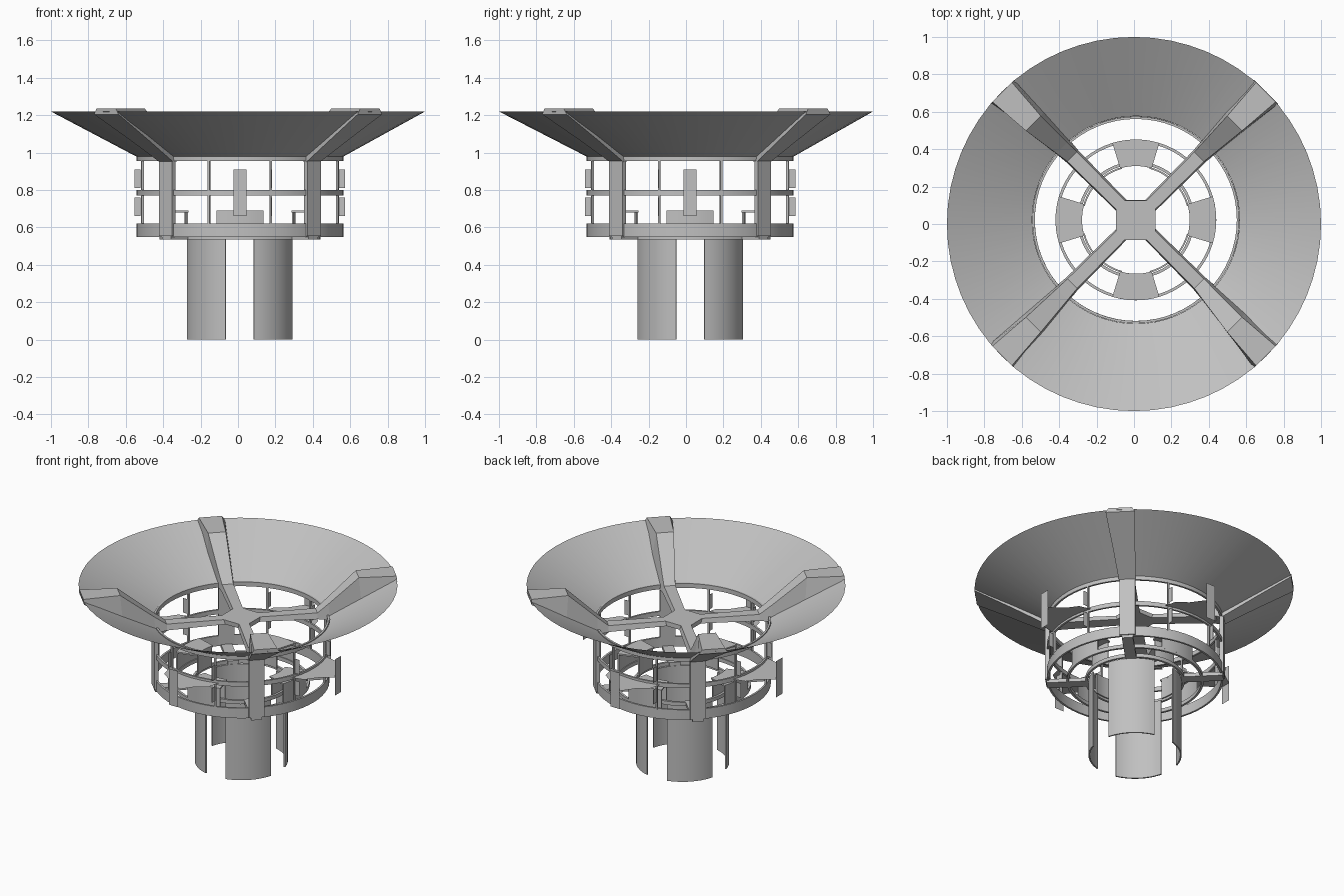
import bpy, bmesh
from math import cos, sin, radians, ceil

cube = bpy.data.objects.get("Cube")
if cube:
    bpy.data.objects.remove(cube, do_unlink=True)

grey = bpy.data.materials.new("plain grey")
grey.use_nodes = True
tone = (0.53, 0.53, 0.53, 1)
grey.diffuse_color = tone
grey.node_tree.nodes["Principled BSDF"].inputs["Base Color"].default_value = tone

AXES = (0, 90, 180, 270)
DIAGONALS = (45, 135, 225, 315)


def place(r, t, z, angle):
    """Radial, tangential, height -> xyz; the tower axis is slightly off the rim's."""
    k = max(0, min(1, (1.22 - z) / 0.24))
    c, s = cos(radians(angle)), sin(radians(angle))
    return (r * c - t * s + 0.01 * k, r * s + t * c + 0.022 * k, z)


def build(name, points, faces, smooth=True, solid=True):
    bm = bmesh.new()
    verts = [bm.verts.new(p) for p in points]
    for f in faces:
        bm.faces.new([verts[i] for i in f])
    if solid:
        bmesh.ops.recalc_face_normals(bm, faces=bm.faces)
    mesh = bpy.data.meshes.new(name)
    bm.to_mesh(mesh)
    bm.free()
    mesh.materials.append(grey)
    obj = bpy.data.objects.new(name, mesh)
    bpy.context.collection.objects.link(obj)
    if smooth:
        bpy.ops.object.select_all(action="DESELECT")
        obj.select_set(True)
        bpy.context.view_layer.objects.active = obj
        bpy.ops.object.shade_smooth_by_angle(angle=radians(30))
    return obj


def loft(name, loops, closed=False, smooth=True):
    """Skin a chain of four-point sections, capped unless closed."""
    n = len(loops)
    faces = []
    for i in range(n if closed else n - 1):
        a, b = 4 * i, 4 * ((i + 1) % n)
        faces += [(a + j, a + (j + 1) % 4, b + (j + 1) % 4, b + j) for j in range(4)]
    if not closed:
        faces += [(0, 1, 2, 3), tuple(4 * (n - 1) + j for j in range(4))]
    return build(name, [p for loop in loops for p in loop], faces, smooth)


def arc(name, r0, r1, z0, z1, start=0, sweep=360):
    """Curved wall with a rectangular cross-section."""
    full = sweep == 360
    n = ceil(sweep / 5.625)
    loops = []
    for i in range(n if full else n + 1):
        a = start + sweep * i / n
        loops.append([place(r, 0, z, a) for r, z in ((r0, z0), (r1, z0), (r1, z1), (r0, z1))])
    return loft(name, loops, full)


def bar(name, angle, r0, r1, half, z0, z1, t=0):
    loops = [[place(r, t + s * half, z, angle) for s, z in ((-1, z0), (1, z0), (1, z1), (-1, z1))]
             for r in (r0, r1)]
    return loft(name, loops, smooth=False)


# Open conical dish, a single thin sheet
N = 64
rim = [place(r, 0, z, 360 * i / N) for r, z in ((0.555, 0.98), (1.0, 1.22)) for i in range(N)]
build("dish", rim, [(i, (i + 1) % N, N + (i + 1) % N, N + i) for i in range(N)], solid=False)

# Round cage hoops
for name, z0, z1 in (("lower_hoop", 0.55, 0.62), ("middle_hoop", 0.77, 0.80), ("upper_hoop", 0.955, 0.985)):
    arc(name, 0.54, 0.553, z0, z1)

# Base rings
arc("inner_base_ring", 0.297, 0.312, 0.535, 0.56)
arc("outer_base_ring", 0.415, 0.43, 0.535, 0.56)

# Central hub
bar("hub", 0, -0.105, 0.105, 0.105, 0.97, 1.0)

# Arm sections: radius, top, bottom, half width
ARM = ((0.1, 1.0, 0.97, 0.04), (0.48, 1.0, 0.96, 0.045), (0.555, 1.06, 0.95, 0.052),
       (0.76, 1.235, 1.07, 0.07), (0.997, 1.235, 1.205, 0.092))
for a in DIAGONALS:
    loops = [[place(r, -w, lo, a), place(r, w, lo, a), place(r, w * 0.8, hi, a), place(r, -w * 0.8, hi, a)]
             for r, hi, lo, w in ARM]
    loft("dish_arm", loops, smooth=False)
    bar("cage_column", a, 0.535, 0.562, 0.05, 0.555, 0.965)
    bar("base_bracket", a, 0.285, 0.555, 0.035, 0.535, 0.56)
    arc("curved_leg", 0.283, 0.292, 0, 0.537, a - 30, 60)

# Half outline of a scalloped wing: tangent offset, radius
WING = ((0.035, 0.74), (0.1, 0.65), (0.17, 0.60), (0.19, 0.52), (0.1, 0.545))
for a in AXES:
    # Thin-walled seat between the base rings
    arc("seat_top", 0.288, 0.43, 0.68, 0.69, a - 17, 34)
    arc("seat_inner_wall", 0.288, 0.297, 0.55, 0.68, a - 15, 30)
    arc("seat_outer_wall", 0.421, 0.43, 0.55, 0.68, a - 17, 34)

    # Horizontal wing with an upright end plate
    outline = [(t, r) for t, r in WING] + [(-t, r) for t, r in reversed(WING)]
    build("wing", [place(r, t, 0.785, a) for t, r in outline], [range(len(outline))], False, False)
    plate = [place(0.74, t, z, a) for t, z in ((-0.035, 0.66), (0.035, 0.66), (0.035, 0.91), (-0.035, 0.91))]
    build("wing_end_plate", plate, [(0, 1, 2, 3)], False, False)

    # Slim posts with small outer fins
    for side in (-17.6, 17.6):
        bar("slim_post", a + side, 0.54, 0.553, 0.006, 0.61, 0.96)
        for z0, z1 in ((0.66, 0.76), (0.81, 0.91)):
            t = 0.168 if side > 0 else -0.168
            bar("post_fin", a, 0.53, 0.563, 0.001, z0, z1, t)
